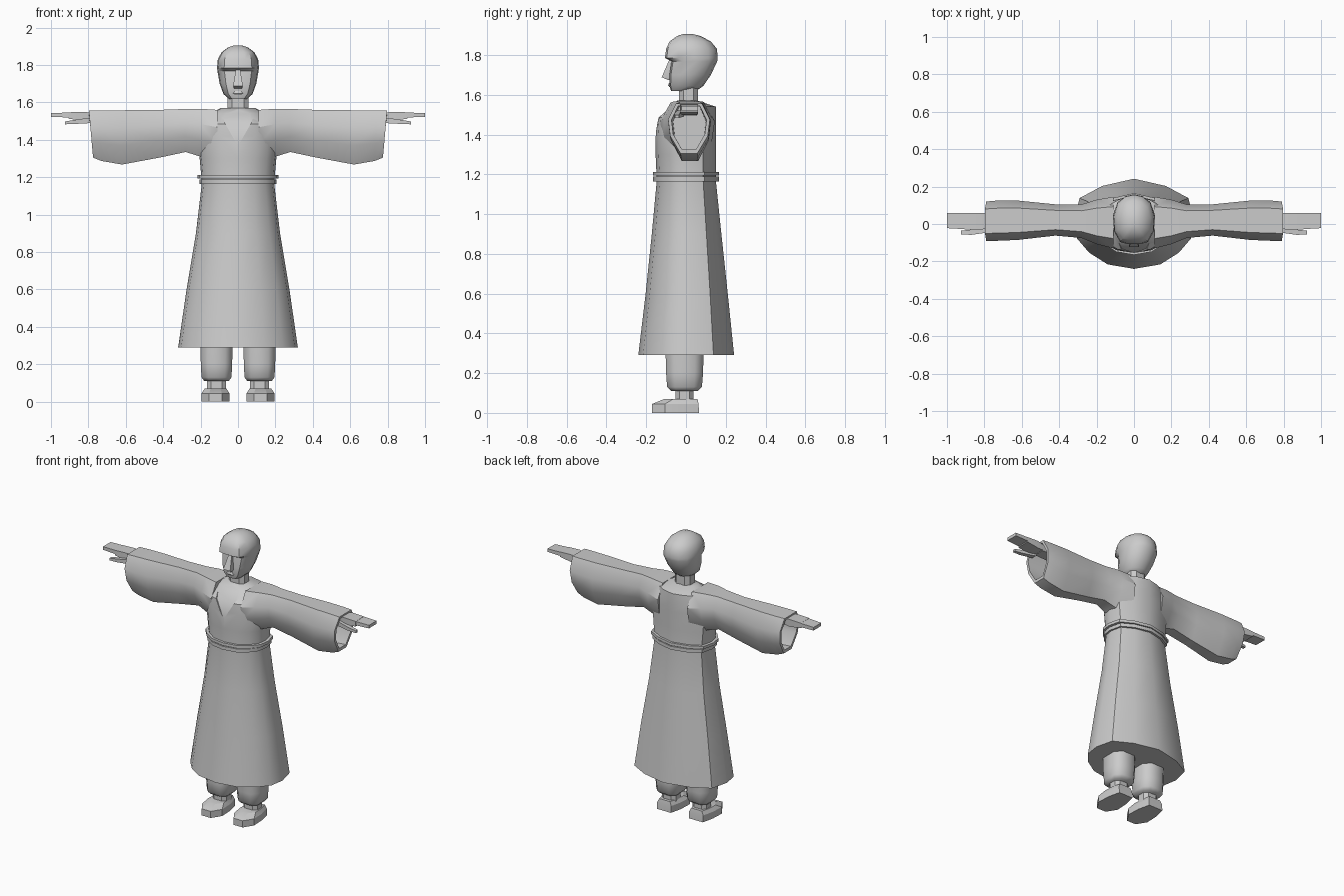
import bpy, bmesh, math

if "Cube" in bpy.data.objects:
    bpy.data.objects.remove(bpy.data.objects["Cube"])

# Half outlines (x, y), normalised, front centre to back centre
ROBE = [(0, -1), (.44, -.9), (.75, -.64), (.95, -.33), (1, .08), (.91, .57), (.53, .84), (0, 1)]
SKULL = [(0, -1), (.35, -1), (.66, -.93), (.95, -.5), (1, .1), (.8, .65), (.42, .92), (0, 1)]
OCTA = [(0, -1), (.55, -1), (1, -.55), (1, .55), (.55, 1), (0, 1)]
BOX = [(0, -1), (1, -1), (1, 1), (0, 1)]
FOOT = [(0, -1), (.45, -1), (1, -.45), (.95, .3), (.7, 1), (0, 1)]


def ring(plan, z, hw, yf, yb, cx=0):
    """Full horizontal ring from a half outline; yf / yb are the y limits."""
    half = [(x * hw, (yf + yb) / 2 + y * (yb - yf) / 2, z) for x, y in plan]
    pts = half + [(-x, y, z) for x, y, z in half[-2:0:-1]]
    return [(x + cx, y, z) for x, y, z in pts]


def finish(ob, angle=35):
    bpy.ops.object.select_all(action='DESELECT')
    ob.select_set(True)
    bpy.context.view_layer.objects.active = ob
    bpy.ops.object.shade_smooth_by_angle(angle=math.radians(angle))


def loft(name, rings, mirror=False, angle=35, smooth=True):
    bm = bmesh.new()
    rows = [[bm.verts.new(p) for p in r] for r in rings]
    n = len(rows[0])
    for a, b in zip(rows, rows[1:]):
        for i in range(n):
            j = (i + 1) % n
            bm.faces.new((a[i], a[j], b[j], b[i]))
    bm.faces.new(rows[0])
    bm.faces.new(rows[-1])
    bmesh.ops.recalc_face_normals(bm, faces=bm.faces)
    me = bpy.data.meshes.new(name)
    bm.to_mesh(me)
    bm.free()
    ob = bpy.data.objects.new(name, me)
    bpy.context.collection.objects.link(ob)
    if mirror:
        m = ob.modifiers.new("mirror", 'MIRROR')
        m.use_clip = False
        m.use_mirror_merge = False
    if smooth:
        finish(ob, angle)
    return ob


# Robe: skirt and torso in one sweep
robe = loft("robe", [ring(ROBE, *s) for s in [
    (.29, .32, -.24, .242), (.6, .275, -.203, .21), (.9, .225, -.172, .178),
    (1.17, .193, -.147, .15), (1.3, .205, -.153, .15), (1.42, .215, -.155, .15),
    (1.485, .2, -.15, .152), (1.54, .15, -.09, .15), (1.57, .09, -.045, .06)]], smooth=False)

# V neckline, cut into the chest with a bent wedge
neck_cut = loft("neck_cutter", [
    [(-hw, -.3, z), (hw, -.3, z), (hw, y, z), (-hw, y, z)]
    for z, hw, y in [(1.37, .002, -.155), (1.48, .065, -.132), (1.56, .1, -.06), (1.62, .11, -.03)]],
    smooth=False)
neck_cut.hide_render = True
cut = robe.modifiers.new("neckline", 'BOOLEAN')
cut.operation = 'DIFFERENCE'
cut.object = neck_cut
bpy.context.view_layer.objects.active = robe
bpy.ops.object.modifier_apply(modifier="neckline")
bpy.data.objects.remove(neck_cut)
finish(robe)


# Sleeves: hanging hexagonal tubes with a hollow mouth
def sleeve_ring(x, yf, yb, zt, zb, slant=0):
    c, w, h = (yf + yb) / 2, (yb - yf) / 2, zt - zb
    side = [(.62, 0), (1, .32), (.9, .65), (.4, 1)]
    pts = [(w * a, d) for a, d in side] + [(-w * a, d) for a, d in side[::-1]]
    return [(x - slant * d, c + y, zt - h * d) for y, d in pts]


loft("sleeves", [sleeve_ring(*s) for s in [
    (.11, -.13, .145, 1.56, 1.27), (.2, -.108, .13, 1.566, 1.31), (.28, -.075, .105, 1.565, 1.335),
    (.42, -.062, .105, 1.56, 1.305), (.62, -.085, .125, 1.558, 1.268),
    (.74, -.09, .125, 1.557, 1.287, .01), (.797, -.09, .12, 1.556, 1.305, .022),
    (.797, -.073, .103, 1.543, 1.325, .022), (.6, -.065, .1, 1.54, 1.31)]], mirror=True)

# Belt cords
for name, z0, z1, hw in [("belt_lower", 1.165, 1.188, .205), ("belt_upper", 1.193, 1.212, .216)]:
    loft(name, [ring(ROBE, z, hw, -.165, .165) for z in (z0, z1)])

# Neck and head
loft("neck", [ring(OCTA, z, .057, -.035, .06) for z in (1.5, 1.66)])
loft("head", [ring(SKULL, *s) for s in [
    (1.618, .048, -.075, .05), (1.645, .078, -.083, .088), (1.7, .098, -.083, .125),
    (1.768, .11, -.073, .157), (1.785, .112, -.106, .159), (1.83, .108, -.1, .156),
    (1.868, .088, -.083, .125), (1.895, .052, -.045, .075), (1.905, .02, -.015, .035)]], angle=40)
loft("nose", [ring(BOX, *s) for s in [
    (1.674, .02, -.09, -.06), (1.688, .026, -.122, -.06), (1.775, .012, -.085, -.06)]])
loft("mouth", [ring(OCTA, *s) for s in [
    (1.64, .022, -.085, -.06), (1.648, .028, -.09, -.06), (1.66, .022, -.085, -.06)]])


# Hands: palm, flat fingers and thumb
def bar(name, sections):
    loft(name, [[(x, y0, z0), (x, y1, z0), (x, y1, z1), (x, y0, z1)]
                for x, y0, y1, z0, z1 in sections], mirror=True)


bar("forearm", [(.58, -.02, .055, 1.495, 1.54), (.78, -.02, .055, 1.5, 1.54)])
bar("palm", [(.76, -.02, .055, 1.505, 1.54), (.82, -.03, .06, 1.5, 1.55), (.905, -.03, .06, 1.513, 1.547)])
bar("fingers", [(.9, -.028, .06, 1.52, 1.546), (1.0, -.022, .06, 1.522, 1.543)])
bar("thumb", [(.78, -.045, -.01, 1.49, 1.52), (.87, -.058, -.03, 1.485, 1.507), (.925, -.056, -.036, 1.483, 1.498)])

# Trouser legs, ankles and feet
loft("trouser_legs", [ring(OCTA, *s, .115) for s in [
    (.11, .065, -.075, .06), (.13, .08, -.095, .08), (.2, .084, -.1, .086), (.4, .086, -.105, .09)]],
    mirror=True, angle=50)
loft("ankles", [ring(OCTA, z, .052, -.052, .038, .115) for z in (.05, .13)], mirror=True)
loft("feet", [ring(FOOT, 0, .075, -.17, .066, .12), ring(FOOT, .045, .075, -.17, .063, .12),
              ring(FOOT, .07, .058, -.11, .058, .12)], mirror=True, angle=25)
